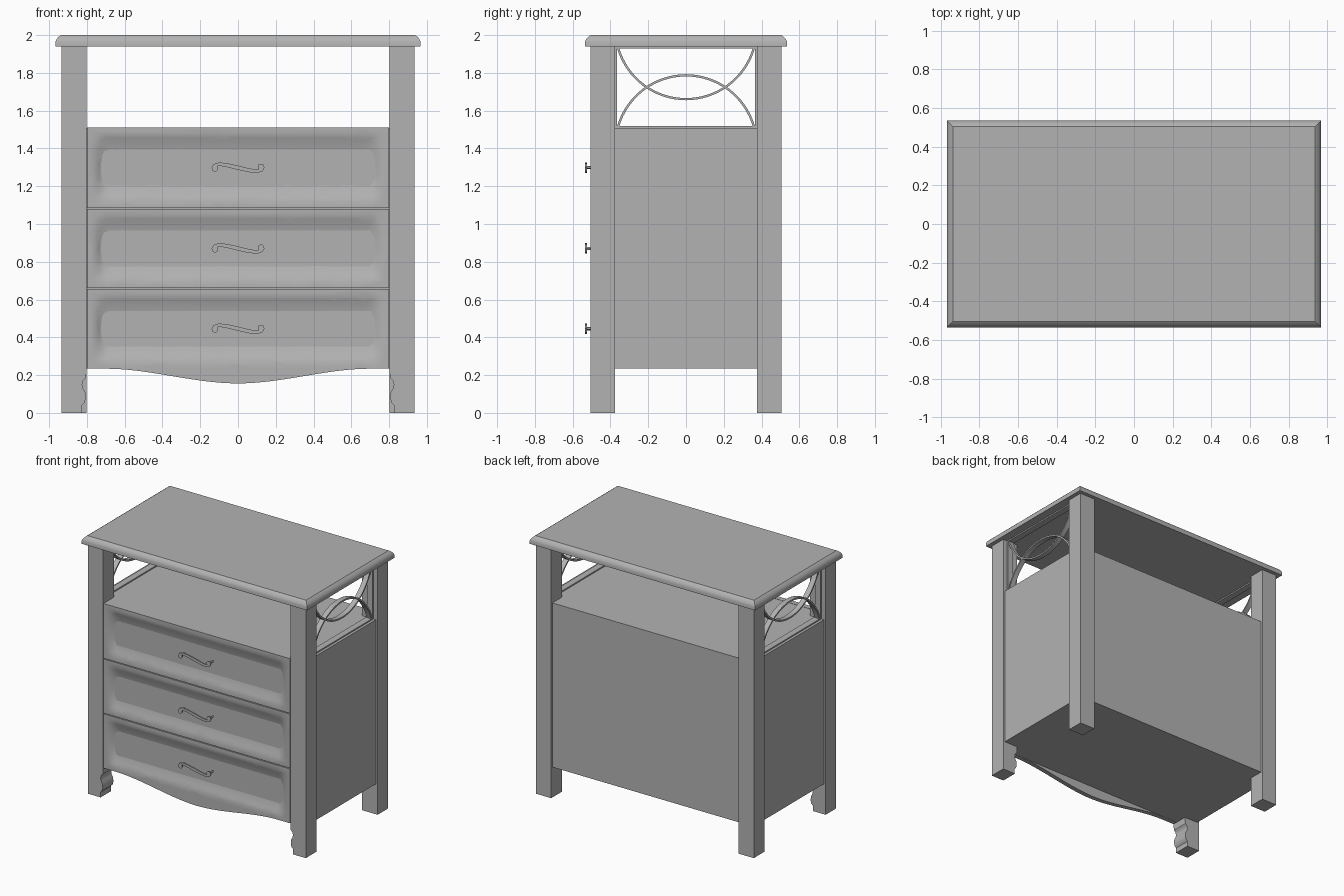
import bpy, bmesh, math
from mathutils import Vector

cube = bpy.data.objects.get("Cube")
if cube:
    bpy.data.objects.remove(cube, do_unlink=True)

GREY = (0.45, 0.45, 0.45, 1)
paint = bpy.data.materials.new("grey paint")
paint.use_nodes = True
paint.diffuse_color = GREY
paint.node_tree.nodes["Principled BSDF"].inputs["Base Color"].default_value = GREY


def finish(name, bm, smooth=False):
    bmesh.ops.recalc_face_normals(bm, faces=bm.faces)
    mesh = bpy.data.meshes.new(name)
    bm.to_mesh(mesh)
    bm.free()
    mesh.materials.append(paint)
    ob = bpy.data.objects.new(name, mesh)
    bpy.context.collection.objects.link(ob)
    if smooth:
        bpy.ops.object.select_all(action='DESELECT')
        ob.select_set(True)
        bpy.context.view_layer.objects.active = ob
        bpy.ops.object.shade_smooth_by_angle(angle=math.radians(30))
    return ob


def box(name, x0, x1, y0, y1, z0, z1):
    bm = bmesh.new()
    bmesh.ops.create_cube(bm, size=1)
    for v in bm.verts:
        v.co = ((x0 + x1) / 2 + v.co.x * (x1 - x0),
                (y0 + y1) / 2 + v.co.y * (y1 - y0),
                (z0 + z1) / 2 + v.co.z * (z1 - z0))
    return finish(name, bm)


def strip(name, side_a, side_b, axis, depth, smooth=True):
    """Ribbon between two matching outlines, extruded along an axis."""
    bm = bmesh.new()
    a = [bm.verts.new(p) for p in side_a]
    b = [bm.verts.new(p) for p in side_b]
    faces = [bm.faces.new((a[i], a[i + 1], b[i + 1], b[i])) for i in range(len(a) - 1)]
    new = bmesh.ops.extrude_face_region(bm, geom=faces)["geom"]
    moved = [g for g in new if isinstance(g, bmesh.types.BMVert)]
    bmesh.ops.translate(bm, verts=moved, vec=Vector(axis) * depth)
    return finish(name, bm, smooth)


# Table top: stacked rectangles give the rounded upper edge
bm = bmesh.new()
rings = []
for inset, z in [(0, 1.94), (0, 1.965), (0.006, 1.978), (0.016, 1.99), (0.03, 2.0)]:
    w, d = 0.967 - inset, 0.535 - inset
    rings.append([bm.verts.new((sx * w, sy * d, z))
                  for sx, sy in ((-1, -1), (1, -1), (1, 1), (-1, 1))])
for low, high in zip(rings, rings[1:]):
    for i in range(4):
        j = (i + 1) % 4
        bm.faces.new((low[i], low[j], high[j], high[i]))
bm.faces.new(rings[0])
bm.faces.new(rings[-1])
finish("table_top", bm, True)

# Cabinet body
box("cabinet_body", -0.92, 0.92, -0.48, 0.49, 0.235, 1.508)

# Legs, the front pair with a scalloped inner foot
foot = [(0.825, 0), (0.826, 0.04), (0.812, 0.055), (0.806, 0.08), (0.809, 0.11),
        (0.821, 0.13), (0.825, 0.15), (0.82, 0.17), (0.806, 0.185), (0.803, 0.21),
        (0.803, 1.94)]
for s, side in ((1, "left"), (-1, "right")):
    x0, x1 = sorted((s * 0.803, s * 0.935))
    box("back_leg_" + side, x0, x1, 0.375, 0.505, 0, 1.94)
    strip("front_leg_" + side,
          [(s * x, -0.505, z) for x, z in foot],
          [(s * 0.935, -0.505, z) for x, z in foot], (0, 1, 0), 0.13)

# Side openings: thin frame and two crossing arches
HALF, LOW, HIGH, RISE = 0.365, 1.518, 1.93, 0.275
radius = (HALF ** 2 + RISE ** 2) / (2 * RISE)
sweep = math.asin(HALF / radius)
for s, side in ((1, "left"), (-1, "right")):
    x0, x1 = sorted((s * 0.85, s * 0.9))
    for label, z0, z1 in (("lower", 1.505, LOW), ("upper", HIGH, 1.942)):
        box(f"frame_{label}_rail_{side}", x0, x1, -0.376, 0.376, z0, z1)
    for label, y in (("front", -0.371), ("back", 0.371)):
        box(f"frame_{label}_stile_{side}", x0, x1, y - 0.006, y + 0.006, 1.505, 1.942)
    for label, up, peak in (("rising", 1, LOW + RISE), ("hanging", -1, HIGH - RISE)):
        outlines = []
        for r in (radius, radius - 0.012):
            outlines.append([(x0 + 0.005, r * math.sin(t),
                              peak + up * (r * math.cos(t) - radius))
                             for t in [sweep * (i / 16 - 1) for i in range(33)]])
        strip(f"{label}_arch_{side}", *outlines, (1, 0, 0), 0.04)


def ease(t):
    t = max(0, min(1, t))
    return t * t * (3 - 2 * t)


# Drawer fronts with a dished centre
def drawer(name, z0, z1):
    bm = bmesh.new()
    nx, nz, half = 80, 24, 0.8
    bmesh.ops.create_grid(bm, x_segments=nx, y_segments=nz, size=1)
    faces = bm.faces[:]
    new = bmesh.ops.extrude_face_region(bm, geom=faces)["geom"]
    front = {g for g in new if isinstance(g, bmesh.types.BMVert)}
    height = z1 - z0
    for v in bm.verts:
        u, w = v.co.x, v.co.y
        x, z = u * half, (z0 + z1) / 2 + w * height / 2
        y = -0.465
        if v in front:
            arc = max(0, 1 - (w / 0.82) ** 2)
            y = -0.505 + 0.036 * arc * ease((0.77 - abs(x)) / 0.07)
        v.co = (x, y, z)
    bmesh.ops.dissolve_limit(bm, angle_limit=0.0005, verts=bm.verts[:], edges=bm.edges[:])
    finish(name, bm, True)


# Pulls: flat S scroll on two posts
scroll = [(-0.138, -0.004, 0.004), (-0.125, 0.012, 0.008), (-0.1, 0.019, 0.009),
          (-0.06, 0.014, 0.010), (0, 0, 0.011), (0.06, -0.014, 0.010),
          (0.1, -0.019, 0.009), (0.125, -0.012, 0.008), (0.138, 0.004, 0.004)]


def cylinder(name, x, z, r, y0, y1):
    bm = bmesh.new()
    bmesh.ops.create_cone(bm, cap_ends=True, segments=16, radius1=r, radius2=r, depth=y1 - y0)
    for v in bm.verts:
        v.co = (x + v.co.x, (y0 + y1) / 2 + v.co.z, z + v.co.y)
    finish(name, bm, True)


def pull(name, zc):
    left, right = [], []
    for i, (x, z, w) in enumerate(scroll):
        a, b = scroll[max(i - 1, 0)], scroll[min(i + 1, len(scroll) - 1)]
        n = Vector((a[1] - b[1], b[0] - a[0])).normalized() * w
        left.append((x + n.x, -0.535, zc + z + n.y))
        right.append((x - n.x, -0.535, zc + z - n.y))
    strip(name + "_scroll", left, right, (0, 1, 0), 0.01)
    for s, side in ((1, "left"), (-1, "right")):
        cylinder(f"{name}_curl_{side}", s * 0.122, zc + s * 0.004, 0.017, -0.535, -0.525)
        cylinder(f"{name}_post_{side}", s * 0.122, zc + s * 0.002, 0.006, -0.53, -0.465)


for label, z0, z1 in (("top", 1.086, 1.51), ("middle", 0.661, 1.08), ("bottom", 0.236, 0.655)):
    drawer(label + "_drawer", z0, z1)
    pull(label + "_pull", (z0 + z1) / 2)

# Curved apron under the bottom drawer
xs = [-0.8 + 1.6 * i / 48 for i in range(49)]
strip("apron", [(x, -0.505, 0.24) for x in xs],
      [(x, -0.505, 0.234 - 0.078 * ease((0.7 - abs(x)) / 0.7)) for x in xs], (0, 1, 0), 0.035)
